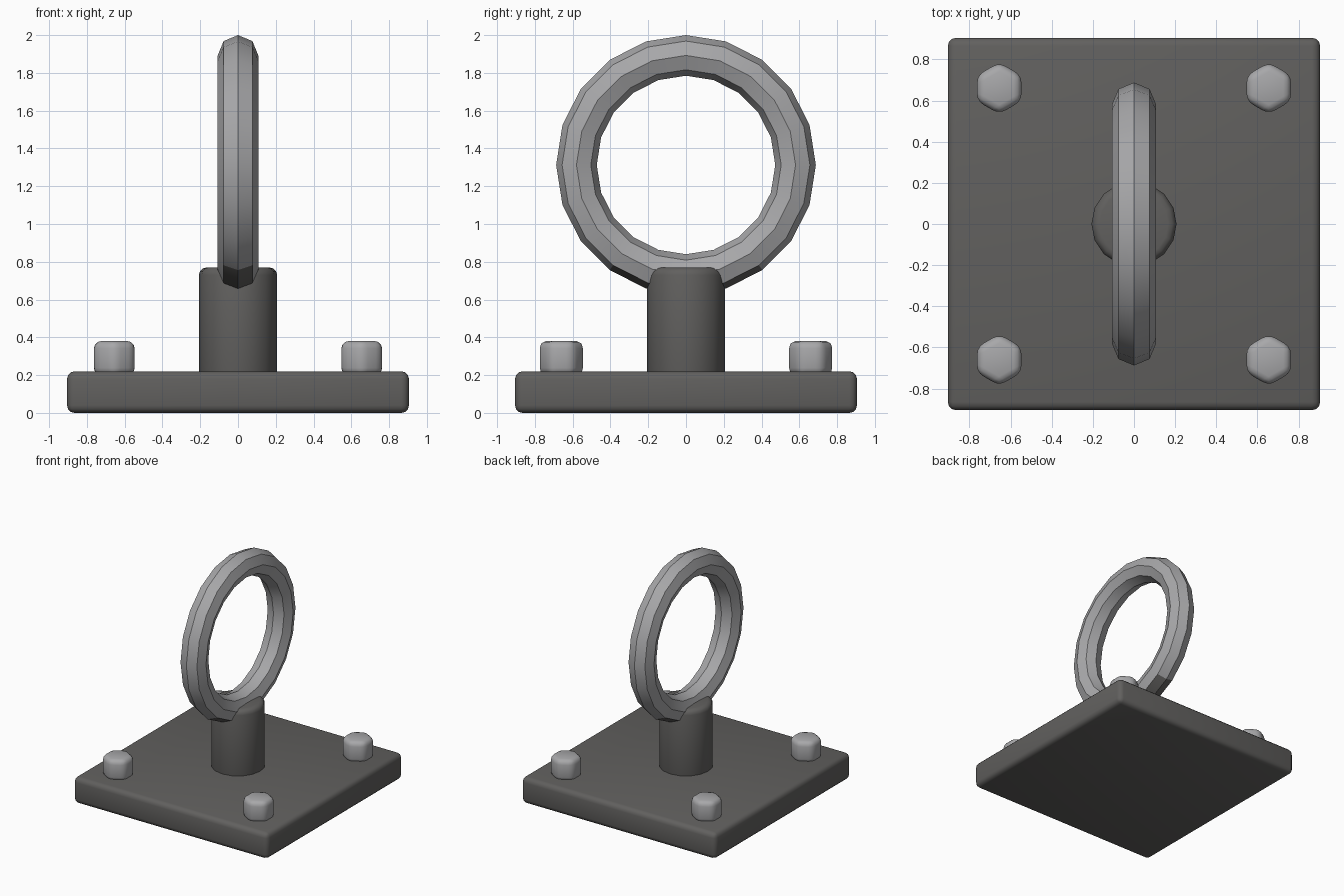
import bpy, math

if "Cube" in bpy.data.objects:
    bpy.data.objects.remove(bpy.data.objects["Cube"])


def material(name, rgb):
    m = bpy.data.materials.new(name)
    m.diffuse_color = (*rgb, 1)
    m.use_nodes = True
    m.node_tree.nodes["Principled BSDF"].inputs["Base Color"].default_value = m.diffuse_color
    return m


DARK = material("dark iron", (0.12, 0.117, 0.113))
STEEL = material("light steel", (0.39, 0.39, 0.40))


def finish(name, mat, bevel=0, segments=3):
    """Name, colour, bevel and smooth the active object."""
    ob = bpy.context.object
    ob.name = name
    ob.data.materials.append(mat)
    bpy.ops.object.transform_apply(location=False, rotation=True, scale=True)
    if bevel:
        mod = ob.modifiers.new("rounded edges", 'BEVEL')
        mod.width = bevel
        mod.segments = segments
        mod.limit_method = 'ANGLE'
        mod.angle_limit = math.radians(30)
        bpy.ops.object.modifier_apply(modifier=mod.name)
    bpy.ops.object.shade_smooth_by_angle(angle=math.radians(35))
    return ob


# Base plate
bpy.ops.mesh.primitive_cube_add(size=1, location=(0, 0, 0.11))
bpy.context.object.scale = (1.81, 1.81, 0.22)
finish("base_plate", DARK, 0.04)

# Post with rounded top rim
bpy.ops.mesh.primitive_cylinder_add(vertices=16, radius=0.207, depth=0.60,
                                    location=(0, 0, 0.47))
finish("post", DARK, 0.04)

# Ring standing in the YZ plane
bpy.ops.mesh.primitive_torus_add(major_segments=20, minor_segments=8,
                                 major_radius=0.58, minor_radius=0.1075,
                                 location=(0, 0, 1.3125),
                                 rotation=(0, math.pi / 2, 0))
ring = finish("ring", STEEL)

# Dark underside of the ring where it meets the post
ring.data.materials.append(DARK)
for f in ring.data.polygons:
    c = f.center
    if c.z < 0 and abs(c.y) < 0.33 and math.hypot(c.y, c.z) > 0.62:
        f.material_index = 1

# Four hexagonal bolt heads
for sx in (-1, 1):
    for sy in (-1, 1):
        bpy.ops.mesh.primitive_cylinder_add(vertices=6, radius=0.125, depth=0.18,
                                            location=(sx * 0.655, sy * 0.66, 0.29))
        side = ("right" if sx > 0 else "left") + ("_back" if sy > 0 else "_front")
        finish("bolt_" + side, STEEL, 0.038)
